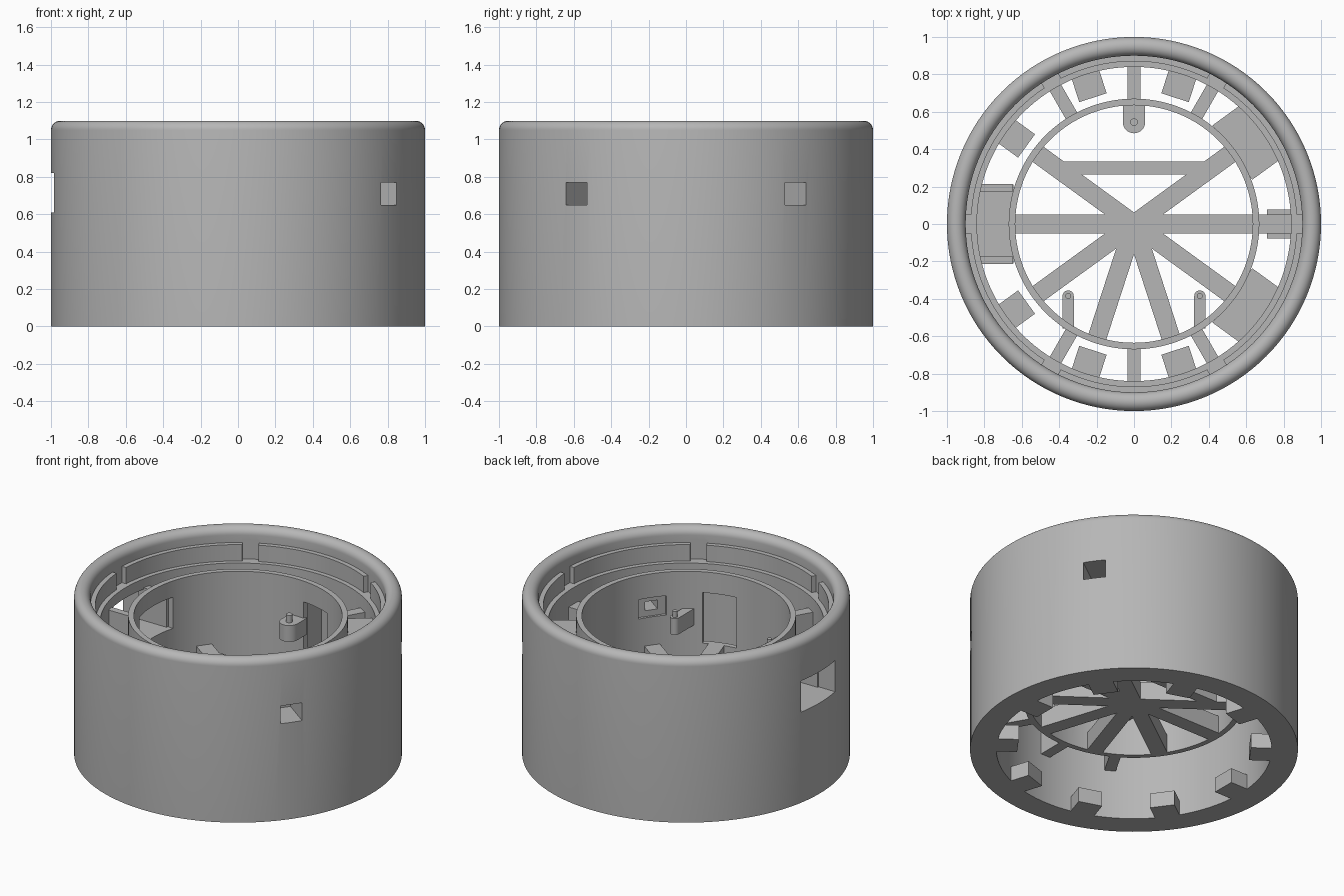
import bpy, bmesh
from math import radians, sin, cos, pi
from mathutils import Matrix, Vector

cube = bpy.data.objects.get("Cube")
if cube:
    bpy.data.objects.remove(cube, do_unlink=True)

grey = bpy.data.materials.new("light grey")
grey.use_nodes = True
grey.diffuse_color = (0.47, 0.47, 0.47, 1)
grey.node_tree.nodes["Principled BSDF"].inputs["Base Color"].default_value = grey.diffuse_color


def finish(bm, name):
    bmesh.ops.recalc_face_normals(bm, faces=bm.faces)
    mesh = bpy.data.meshes.new(name)
    bm.to_mesh(mesh)
    bm.free()
    mesh.materials.append(grey)
    ob = bpy.data.objects.new(name, mesh)
    bpy.context.collection.objects.link(ob)
    return ob


def lathe(name, profile, steps=128):
    """Turn a closed (radius, height) profile around z."""
    bm = bmesh.new()
    verts = [bm.verts.new((r, 0, z)) for r, z in profile]
    edges = [bm.edges.new((v, verts[i - 1])) for i, v in enumerate(verts)]
    bmesh.ops.spin(bm, geom=verts + edges, cent=(0, 0, 0), axis=(0, 0, 1),
                   angle=2 * pi, steps=steps, use_merge=True)
    bmesh.ops.remove_doubles(bm, verts=bm.verts, dist=0.0005)
    return finish(bm, name)


def box(name, x, y, z, angle=0):
    """Box from x, y, z ranges, turned about the z axis."""
    bm = bmesh.new()
    bmesh.ops.create_cube(bm, size=1)
    size = [b - a for a, b in (x, y, z)]
    mid = Vector([(a + b) / 2 for a, b in (x, y, z)])
    bm.transform(Matrix.Rotation(radians(angle), 4, 'Z') @ Matrix.Translation(mid)
                 @ Matrix.Diagonal((*size, 1)))
    return finish(bm, name)


def post(name, x, y, z, radius, steps=32):
    bm = bmesh.new()
    bmesh.ops.create_cone(bm, cap_ends=True, segments=steps, radius1=radius,
                          radius2=radius, depth=z[1] - z[0])
    bm.transform(Matrix.Translation((x, y, (z[0] + z[1]) / 2)))
    return finish(bm, name)


def activate(ob):
    bpy.ops.object.select_all(action='DESELECT')
    ob.select_set(True)
    bpy.context.view_layer.objects.active = ob


def cut(ob, cutter):
    cutter.hide_render = True
    mod = ob.modifiers.new("cut", 'BOOLEAN')
    mod.operation, mod.solver, mod.object = 'DIFFERENCE', 'EXACT', cutter
    activate(ob)
    bpy.ops.object.modifier_apply(modifier=mod.name)
    bpy.data.objects.remove(cutter, do_unlink=True)


# Outer shell with a rounded rim and two stepped ledges inside
rim = [(0.95 + 0.05 * cos(a), 1.05 + 0.05 * sin(a))
       for a in [pi * i / 16 for i in range(17)]]
shell = lathe("outer_shell", [(0.84, 0), (1, 0)] + rim +
              [(0.9, 1.0), (0.87, 1.0), (0.87, 0.89), (0.84, 0.89)])

# Inner ring
ring = lathe("inner_ring", [(0.635, 0.33), (0.67, 0.33), (0.67, 0.93), (0.635, 0.93)])

# Six locking notches in the upper ledge
for angle in range(0, 360, 60):
    cut(shell, box("notch_cutter", (0.8, 0.9), (-0.05, 0.05), (0.89, 1.02), angle))

# Tall windows in the inner ring
for angle, half in ((76, 0.11), (140, 0.08), (220, 0.08), (256, 0.1), (286, 0.11)):
    cut(ring, box("window_cutter", (0.5, 0.8), (-half, half), (0.45, 0.79), angle))

# Wide opening on the right side with an open tray behind it
for part in (shell, ring):
    cut(part, box("tray_cutter", (-1.1, -0.5), (-0.18, 0.18), (0.61, 0.82)))
box("tray_floor", (-0.86, -0.645), (-0.21, 0.21), (0.56, 0.61))
for s in (-1, 1):
    y = sorted((s * 0.17, s * 0.215))
    box("tray_wall", (-0.86, -0.65), y, (0.56, 0.83))

# Two sensor housings with small stepped openings
for angle in (36, -36):
    housing = box("sensor_housing", (0.65, 0.86), (-0.18, 0.18), (0.56, 0.82), angle)
    for part in (shell, housing):
        cut(part, box("port_cutter", (0.78, 1.1), (-0.07, 0.07), (0.65, 0.77), angle))
    for part in (ring, housing):
        cut(part, box("slot_cutter", (0.5, 0.79), (-0.04, 0.04), (0.68, 0.74), angle))
    cut(ring, box("mouth_cutter", (0.5, 0.7), (-0.09, 0.09), (0.64, 0.77), angle))

# Ribs between the inner ring and the shell
for angle in (60, 90, 120, 240, 270, 300):
    box("rib", (0.65, 0.86), (-0.035, 0.035), (0.33, 0.8), angle)
box("wide_rib", (0.65, 0.86), (-0.05, 0.05), (0.33, 0.78))

# Ten tabs at the bottom edge
for angle in range(0, 360, 36):
    box("bottom_tab", (0.71, 0.86), (-0.077, 0.077), (0, 0.1), angle)

# Spokes meeting in the middle, and the cross bar
for angle in (0, 36, 144, 180, 216, 252, 288, 324):
    box("spoke", (0, 0.65), (-0.05, 0.05), (0.33, 0.45), angle)
box("hub", (-0.05, 0.05), (-0.12, 0.06), (0.33, 0.45))
box("cross_bar", (-0.42, 0.42), (0.265, 0.335), (0.33, 0.45))

# Mounting bosses with pins
box("back_boss_arm", (-0.06, 0.06), (0.54, 0.65), (0.57, 0.68))
post("back_boss", 0, 0.545, (0.57, 0.68), 0.06)
post("back_pin", 0, 0.545, (0.66, 0.73), 0.02)
for s in (-1, 1):
    x = s * 0.352
    box("front_boss_arm", (x - 0.03, x + 0.03), (-0.56, -0.385), (0.57, 0.68))
    post("front_boss", x, -0.385, (0.57, 0.68), 0.03)
    post("front_pin", x, -0.385, (0.66, 0.72), 0.015)

# Smooth the round parts, keeping the edges sharp
for ob in list(bpy.context.scene.objects):
    if ob.type == 'MESH' and any(k in ob.name for k in ("shell", "ring", "boss", "pin")):
        activate(ob)
        bpy.ops.object.shade_smooth_by_angle(angle=radians(30))
